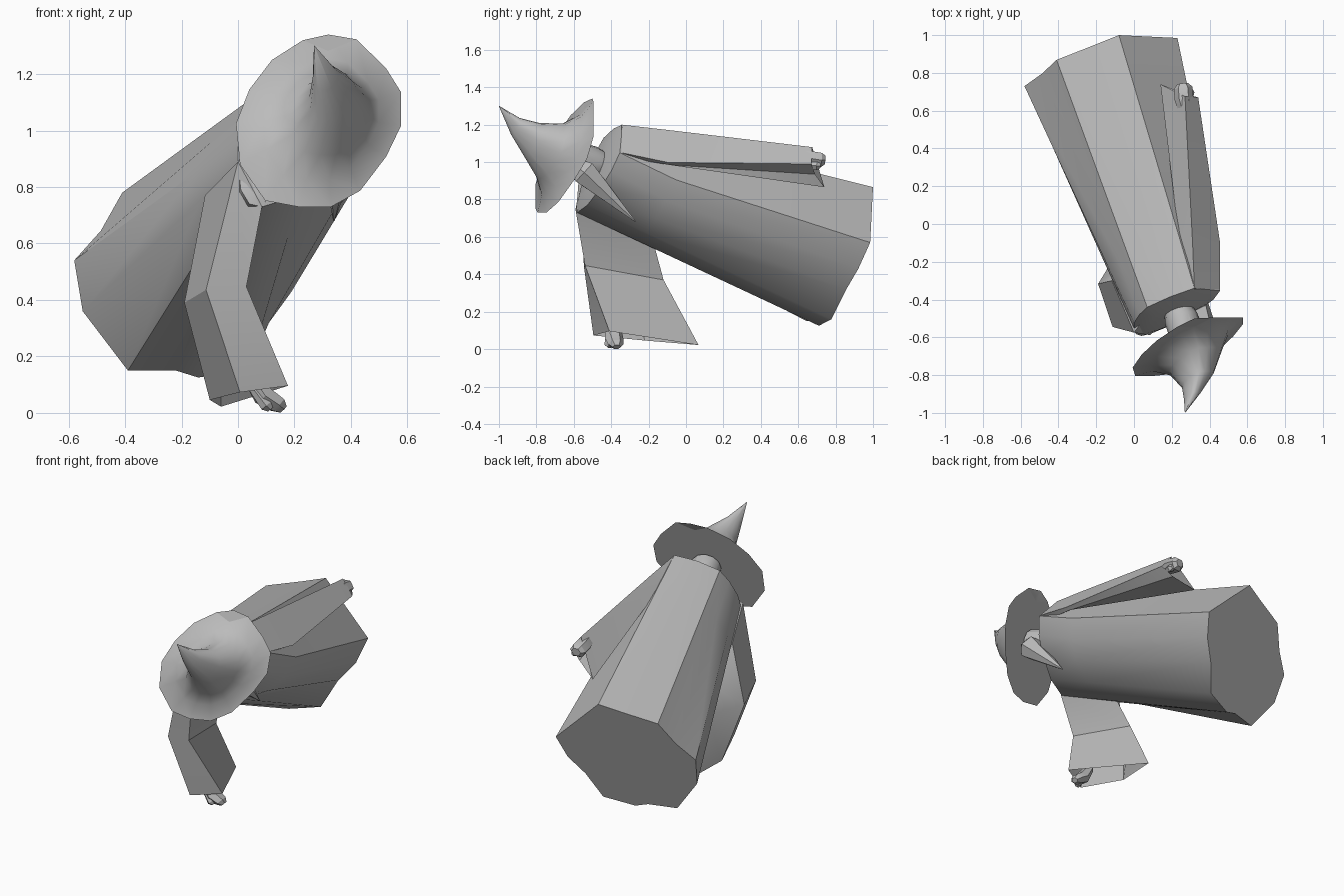
import bpy
import bmesh
import math
from mathutils import Vector

if "Cube" in bpy.data.objects:
    bpy.data.objects.remove(bpy.data.objects["Cube"], do_unlink=True)

grey = bpy.data.materials.new("cloth grey")
grey.use_nodes = True
grey.diffuse_color = (0.5, 0.5, 0.5, 1)
grey.node_tree.nodes["Principled BSDF"].inputs["Base Color"].default_value = (0.5, 0.5, 0.5, 1)


def loft(name, rings, cap_start=False, cap_end=False, angle=30):
    """Skin equal-length rings of points into one object; a cap closes an end."""
    bm = bmesh.new()
    loops = [[bm.verts.new(p) for p in ring] for ring in rings]
    count = len(loops[0])
    for a, b in zip(loops, loops[1:]):
        for i in range(count):
            j = (i + 1) % count
            bm.faces.new((a[i], a[j], b[j], b[i]))
    if cap_start:
        bm.faces.new(loops[0])
    if cap_end:
        bm.faces.new(loops[-1])
    bmesh.ops.remove_doubles(bm, verts=bm.verts, dist=0.0005)
    bmesh.ops.recalc_face_normals(bm, faces=bm.faces)
    mesh = bpy.data.meshes.new(name)
    bm.to_mesh(mesh)
    bm.free()
    mesh.materials.append(grey)
    obj = bpy.data.objects.new(name, mesh)
    bpy.context.scene.collection.objects.link(obj)
    bpy.ops.object.select_all(action="DESELECT")
    obj.select_set(True)
    bpy.context.view_layer.objects.active = obj
    bpy.ops.object.shade_smooth_by_angle(angle=math.radians(angle))
    return obj


def circle(center, axis, radius, sides, squash=1.0):
    """Ring of points around an axis."""
    axis = Vector(axis).normalized()
    u = axis.cross(Vector((0, 0, 1))).normalized()
    v = axis.cross(u)
    turns = [2 * math.pi * i / sides for i in range(sides)]
    return [Vector(center) + radius * (u * math.cos(t) + squash * v * math.sin(t)) for t in turns]


def tube(name, stations, sides, squash=1.0):
    """Straight tapered part through (center, radius) stations."""
    axis = Vector(stations[-1][0]) - Vector(stations[0][0])
    rings = [circle(c, axis, r, sides, squash) for c, r in stations]
    return loft(name, rings, True, True)


def slanted(outline, offset):
    """Lift an (x, z) outline onto a plane square to the robe's axis."""
    return [Vector((x, offset + 0.301 * x + 0.366 * z, z)) for x, z in outline]


# Robe: wavy hem narrowing to the shoulders, with a bulge on the chest
hem = slanted([(-.58, .54), (-.486, .645), (-.41, .78), (-.21, .83), (-.08, .866),
               (.23, .57), (.19, .43), (.11, .32), (.04, .16), (-.14, .125),
               (-.22, .15), (-.39, .15), (-.55, .36)], 0.707)
shoulders = slanted([(0, .96), (.03, 1.06), (.07, 1.13), (.19, 1.18), (.32, 1.2),
                     (.455, 1.05), (.42, .95), (.34, .86), (.22, .77), (.085, .73),
                     (.04, .74), (.01, .79), (0, .88)], -0.875)
chest_out = Vector((0.045, -0.02, -0.03))
waist = []
for i, (top, low) in enumerate(zip(shoulders, hem)):
    point = top.lerp(low, 0.24)
    if i in (5, 6, 7):
        point += chest_out
    waist.append(point)
middle = sum(shoulders, Vector()) / len(shoulders)
pull = Vector((0.007, -0.022, 0.008))
collar = [middle.lerp(p, 0.6) + pull for p in shoulders]
loft("robe", [hem, waist, shoulders, collar], True, True, angle=35)

# Sleeve hanging down, rooted in the shoulder, bent at the elbow, open at the cuff
loft("right_sleeve", [
    [(.04, -.52, .95), (.13, -.55, .8), (.06, -.2, .7), (.03, -.3, .85)],
    [(0, -.575, .89), (.085, -.588, .73), (0, -.17, .555), (-.117, -.3, .77)],
    [(-.113, -.545, .436), (.03, -.54, .447), (-.07, -.12, .37), (-.19, -.317, .39)],
    [(.007, -.495, .073), (.177, -.41, .096), (-.06, .067, .022), (-.1, -.22, .046)],
])

# Sleeve laid back along the robe, with a drooping cuff
loft("left_sleeve", [
    [(.32, -.344, 1.2), (.455, -.344, 1.05), (.42, -.3, 1.02), (.28, -.3, 1.15)],
    [(.31, -.1, 1.172), (.455, -.095, .998), (.43, -.09, .985), (.24, -.09, 1.12)],
    [(.27, .675, 1.08), (.34, .67, .99), (.27, .69, .935), (.14, .74, .866)],
])

# Hands: small blocky fists with a thumb
tube("right_hand", [((.03, -.39, .15), .035), ((.09, -.385, .06), .05),
                    ((.14, -.375, .028), .042), ((.16, -.37, .012), .022)], 6, 0.8)
tube("right_thumb", [((.05, -.41, .09), .015), ((.1, -.415, .025), .022),
                     ((.115, -.41, .012), .012)], 5)
tube("left_hand", [((.28, .58, 1.03), .035), ((.265, .66, 1.02), .05),
                   ((.26, .72, 1.01), .05), ((.258, .742, 1.01), .03)], 6, 0.9)
tube("left_thumb", [((.29, .65, .985), .018), ((.295, .7, .98), .025),
                    ((.295, .72, .98), .012)], 5)

# Head and pointed beard
tube("head", [((.225, -.43, .975), .07), ((.25, -.5, .995), .09),
              ((.29, -.62, 1.03), .09)], 12)
tube("beard", [((.345, -.6, .985), .05), ((.36, -.545, .945), .075),
               ((.34, -.27, .682), .003)], 6)

# Hat: tilted uneven brim flaring into a crown whose tip bends over
brim = [(-.007, 1.025), (.04, 1.145), (.12, 1.25), (.23, 1.32), (.32, 1.34),
        (.42, 1.323), (.525, 1.22), (.578, 1.135), (.578, 1.018), (.525, .908),
        (.433, .787), (.33, .73), (.213, .73), (.096, .752), (.007, .88)]


def hat_ring(center, scale):
    """Scaled copy of the brim outline, tilted and curled at its far edges."""
    ring = []
    for x, z in brim:
        dx, dz = x - 0.295, z - 1.035
        dy = max(-0.17, min(0.14, 0.4 * dx + 0.41 * dz))
        ring.append(Vector(center) + scale * Vector((dx, dy, dz)))
    return ring


loft("hat", [
    hat_ring((.295, -.635, 1.035), 1),
    hat_ring((.3, -.66, 1.04), .7),
    hat_ring((.33, -.72, 1.06), .48),
    hat_ring((.34, -.82, 1.12), .29),
    hat_ring((.31, -.91, 1.19), .15),
    hat_ring((.27, -1.0, 1.3), .003),
], True, True, angle=45)
